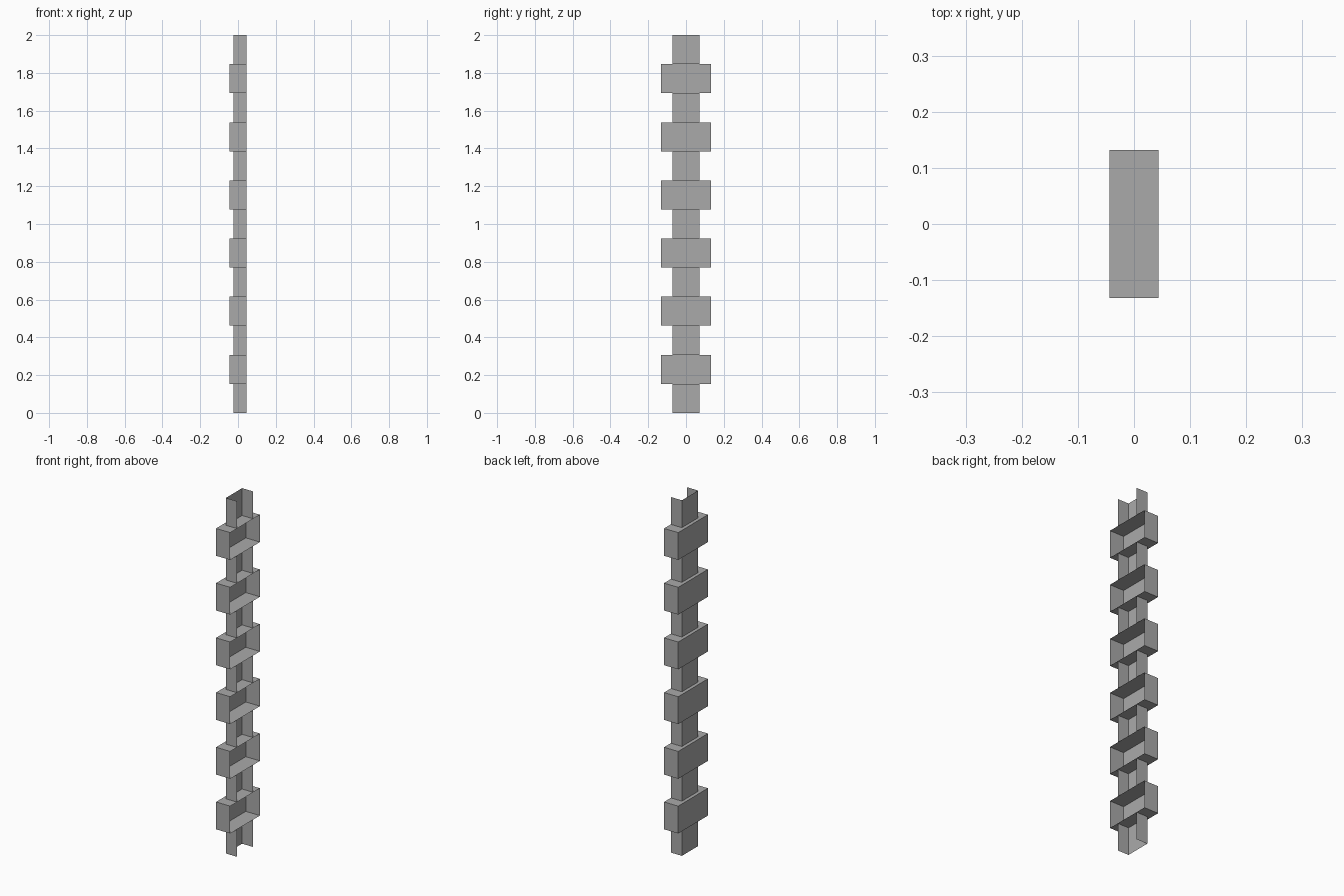
import bpy, bmesh
from mathutils import Matrix, Vector

default = bpy.data.objects.get("Cube")
if default:
    bpy.data.objects.remove(default, do_unlink=True)

GREY = (0.4, 0.4, 0.4, 1)
grey = bpy.data.materials.new("plain grey")
grey.use_nodes = True
grey.diffuse_color = GREY
grey.node_tree.nodes["Principled BSDF"].inputs["Base Color"].default_value = GREY

SEGMENTS = 13
STEP = 2 / SEGMENTS
FRONT_X = 0.044  # shared plane of all the open sides


def open_box(name, back_x, half_y, z, capped):
    """Thin-walled box open towards +x, optionally without floor and lid."""
    bm = bmesh.new()
    size = Vector((FRONT_X - back_x, 2 * half_y, STEP))
    centre = Vector(((FRONT_X + back_x) / 2, 0, z + STEP / 2))
    bmesh.ops.create_cube(bm, size=1, matrix=Matrix.Translation(centre) @ Matrix.Diagonal(size).to_4x4())
    bm.normal_update()
    unwanted = [f for f in bm.faces if f.normal.x > 0.5 or (not capped and abs(f.normal.z) > 0.5)]
    bmesh.ops.delete(bm, geom=unwanted, context="FACES")
    mesh = bpy.data.meshes.new(name)
    bm.to_mesh(mesh)
    bm.free()
    mesh.materials.append(grey)
    obj = bpy.data.objects.new(name, mesh)
    bpy.context.collection.objects.link(obj)


# Narrow channel pieces alternate with wider trays up the post
for i in range(SEGMENTS):
    if i % 2:
        open_box(f"wide_tray_{i // 2 + 1}", -0.044, 0.132, i * STEP, True)
    else:
        open_box(f"narrow_channel_{i // 2 + 1}", -0.025, 0.072, i * STEP, False)
